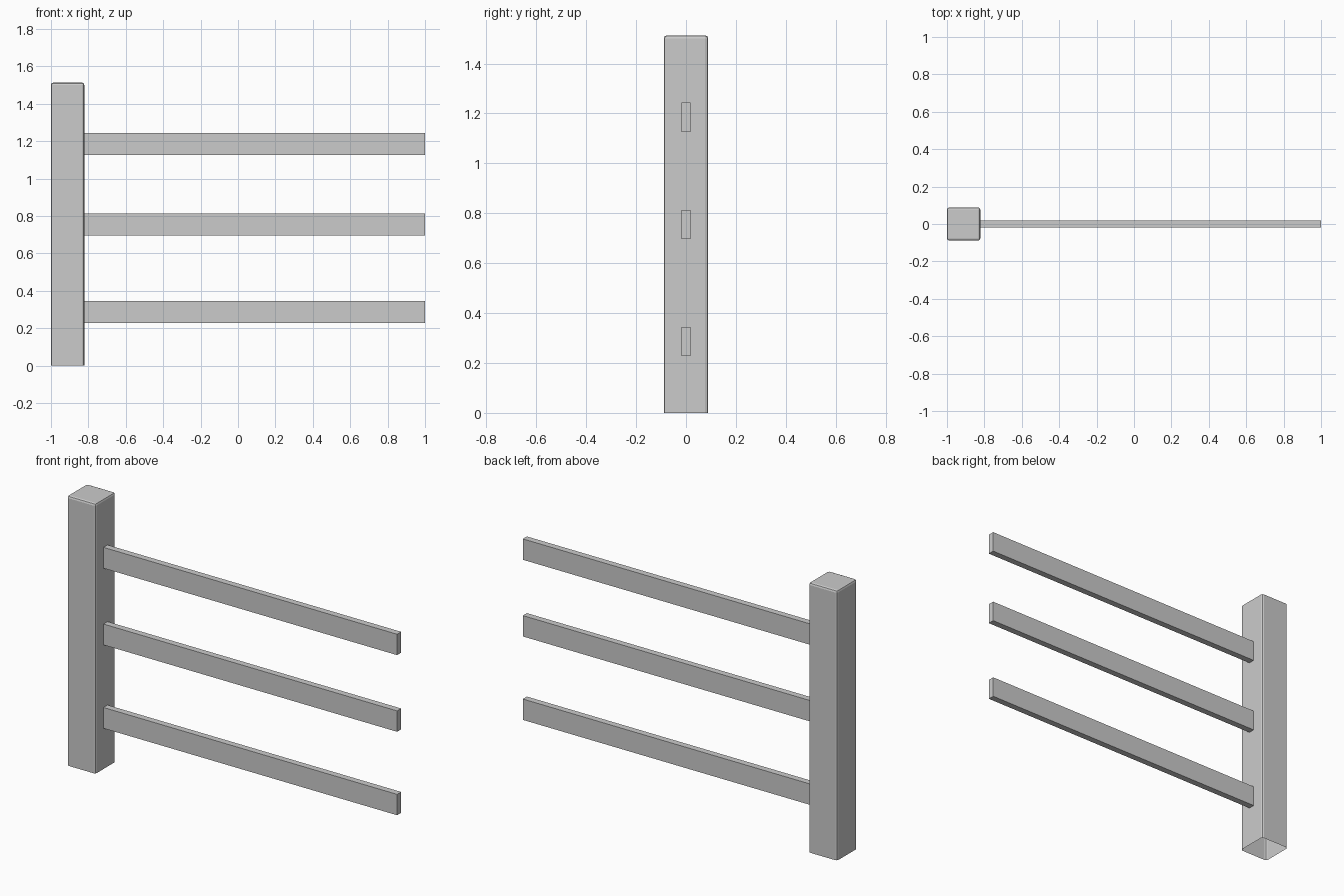
import bpy, bmesh
from mathutils import Matrix, Vector

if "Cube" in bpy.data.objects:
    bpy.data.objects.remove(bpy.data.objects["Cube"])


def box(name, lo, hi, open_bottom=False, bevel=0.0):
    """Axis-aligned box, optionally rounded and without its bottom face."""
    lo, hi = Vector(lo), Vector(hi)
    bm = bmesh.new()
    bmesh.ops.create_cube(bm, size=1, matrix=Matrix.Translation((lo + hi) / 2)
                          @ Matrix.Diagonal((*(hi - lo), 1)))
    bm.normal_update()
    if bevel:
        edges = [e for e in bm.edges
                 if max(v.co.z for v in e.verts) > lo.z + 1e-4]
        bmesh.ops.bevel(bm, geom=edges, offset=bevel, segments=2,
                        profile=0.5, affect='EDGES')
        bm.normal_update()
    if open_bottom:
        bottom = [f for f in bm.faces if f.normal.z < -0.9]
        bmesh.ops.delete(bm, geom=bottom, context='FACES')
    mesh = bpy.data.meshes.new(name)
    bm.to_mesh(mesh)
    bm.free()
    obj = bpy.data.objects.new(name, mesh)
    bpy.context.collection.objects.link(obj)
    return obj


# Square post with softened edges, hollow underneath
post_right = -0.822
box("post", (-1, -0.089, 0), (post_right, 0.089, 1.513),
    open_bottom=True, bevel=0.012)

# Three horizontal rails
for label, z in (("lower", 0.228), ("middle", 0.696), ("upper", 1.126)):
    box(label + "_rail", (post_right, -0.018, z), (1, 0.018, z + 0.117))
